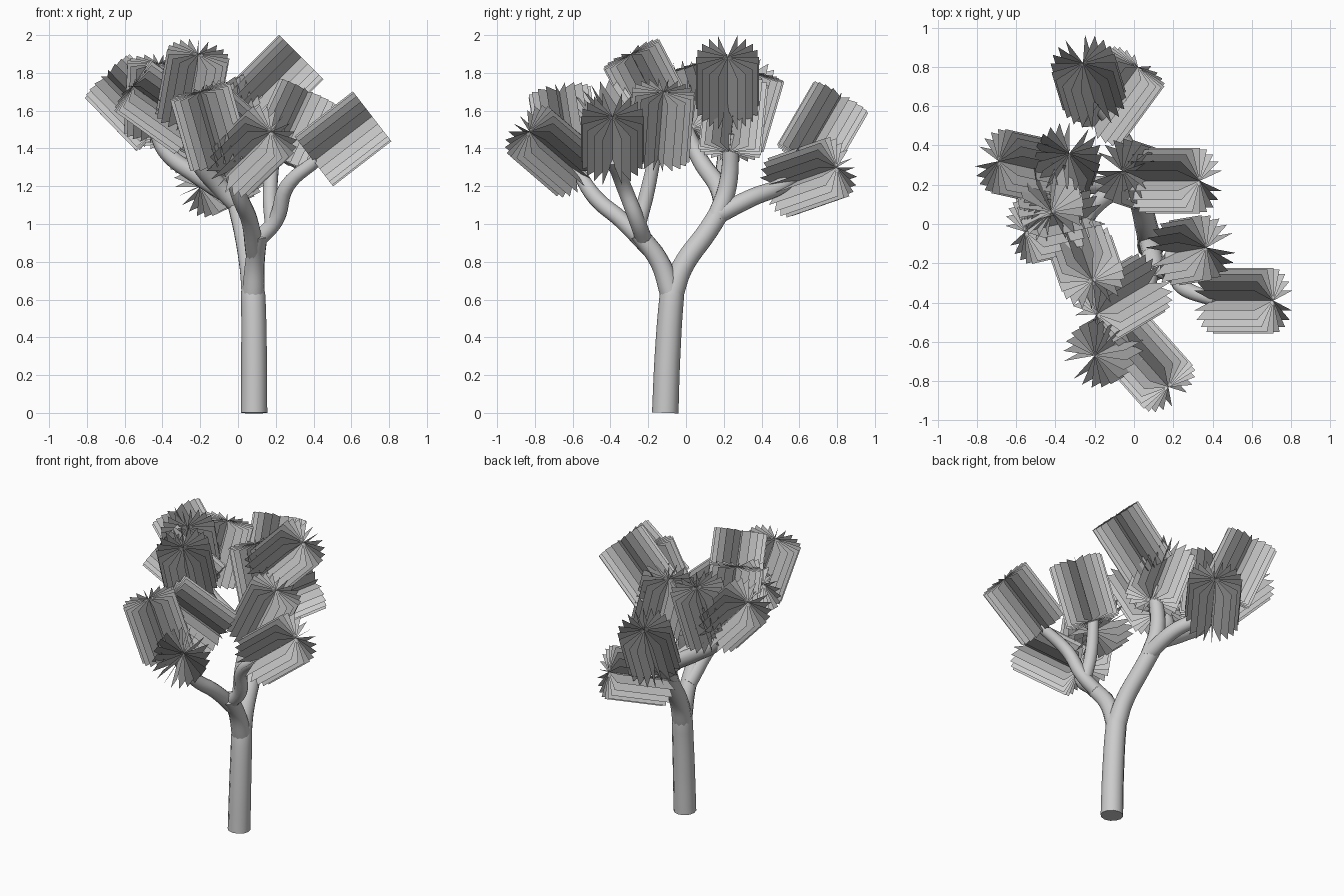
import bpy, bmesh, math
from mathutils import Vector

if "Cube" in bpy.data.objects:
    bpy.data.objects.remove(bpy.data.objects["Cube"])


def limb(name, pts):
    """Tapered round branch through (x, y, z, radius) points."""
    cu = bpy.data.curves.new(name, 'CURVE')
    cu.dimensions = '3D'
    cu.bevel_depth = 1.0
    cu.bevel_resolution = 4
    cu.resolution_u = 6
    cu.use_fill_caps = True
    sp = cu.splines.new('BEZIER')
    sp.bezier_points.add(len(pts) - 1)
    for bp, (x, y, z, r) in zip(sp.bezier_points, pts):
        bp.co = (x, y, z)
        bp.radius = r
        bp.handle_left_type = bp.handle_right_type = 'AUTO'
    ob = bpy.data.objects.new(name, cu)
    bpy.context.collection.objects.link(ob)
    bpy.ops.object.select_all(action='DESELECT')
    ob.select_set(True)
    bpy.context.view_layer.objects.active = ob
    bpy.ops.object.convert(target='MESH')
    bpy.ops.object.shade_smooth_by_angle(angle=math.radians(50))


def leaf_cluster(name, tip, direction, length=0.39, half=0.167, planes=10):
    """Flat cards crossing along one axis, ending at the tip."""
    tip, d = Vector(tip), Vector(direction).normalized()
    base = tip - d * length
    u = d.cross(Vector((0, 0, 1))).normalized()
    v = d.cross(u)
    bm = bmesh.new()
    for i in range(planes):
        a = math.pi * i / planes
        w = (u * math.cos(a) + v * math.sin(a)) * half
        bm.faces.new([bm.verts.new(p) for p in (base - w, base + w, tip + w, tip - w)])
    me = bpy.data.meshes.new(name)
    bm.to_mesh(me)
    bm.free()
    bpy.context.collection.objects.link(bpy.data.objects.new(name, me))


# Trunk and the two main forks
limb("trunk", [(.085, -.11, 0, .07), (.085, -.098, .3, .068), (.08, -.075, .62, .065), (.075, -.065, .7, .055)])
limb("back_fork", [(.08, -.075, .62, .062), (.065, -.02, .77, .058), (.03, .12, .97, .055), (0, .2, 1.1, .055)])
limb("front_fork", [(.08, -.075, .62, .06), (.09, -.14, .8, .052), (.11, -.25, .95, .048)])

# Back branches
limb("back_branch_upright", [(.02, .16, 1.03, .052), (0, .22, 1.2, .05), (.04, .24, 1.48, .04)])
limb("back_branch_rear", [(.02, .17, 1.05, .05), (-.02, .35, 1.14, .047), (-.1, .5, 1.2, .043), (-.18, .6, 1.28, .035)])
limb("back_branch_left", [(0, .2, 1.1, .052), (-.1, .17, 1.2, .05), (-.21, .08, 1.33, .045), (-.26, -.01, 1.52, .038)])
limb("back_branch_far_left", [(-.06, .19, 1.16, .05), (-.22, .2, 1.26, .047), (-.38, .21, 1.38, .042), (-.44, .22, 1.5, .036)])

# Front branches
limb("front_branch_low", [(.09, -.16, .84, .05), (.06, -.34, 1.02, .045), (.01, -.48, 1.14, .043), (-.05, -.59, 1.31, .035)])
limb("front_branch_right", [(.1, -.22, .91, .045), (.2, -.26, 1.02, .042), (.26, -.33, 1.2, .04), (.42, -.39, 1.34, .034)])
limb("front_branch_inner", [(.18, -.25, 1.0, .04), (.17, -.21, 1.15, .04), (.19, -.16, 1.38, .034)])

# Leaf clusters: tip position, axis direction
clusters = [
    ((.71, -.39, 1.57), (.79, 0, .61)),
    ((.37, -.12, 1.70), (.42, .07, .90)),
    ((.335, .22, 1.885), (.71, 0, .71)),
    ((.175, -.83, 1.49), (.56, -.63, .54)),
    ((-.20, -.67, 1.70), (-.27, -.15, .95)),
    ((-.19, -.46, 1.63), (-.69, -.41, .62)),
    ((-.21, -.29, 1.90), (.16, -.46, .88)),
    ((-.69, .32, 1.78), (-.68, .15, .70)),
    ((-.33, .36, 1.80), (.10, .28, .95)),
    ((-.42, .06, 1.85), (.05, -.30, .95)),
    ((-.555, -.04, 1.73), (-.80, -.18, .57)),
    ((-.06, .27, 1.75), (-.30, .10, .95)),
    ((-.26, .82, 1.67), (-.15, .50, .86)),
    ((.02, .80, 1.30), (.55, .75, .26)),
]
for n, (tip, d) in enumerate(clusters, 1):
    leaf_cluster(f"leaf_cluster_{n}", tip, d)
